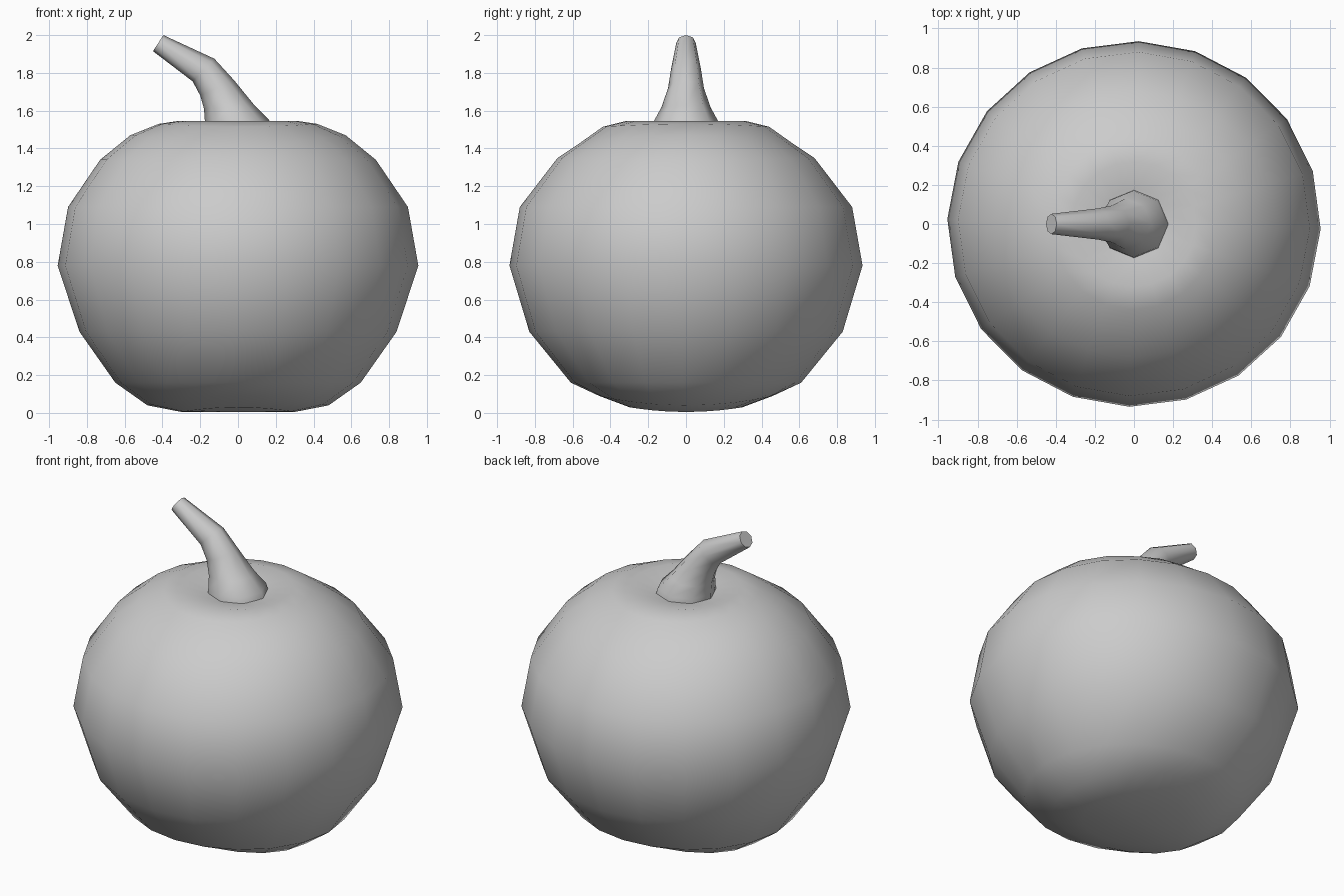
import bpy, bmesh
from math import sin, cos, pi, radians

if "Cube" in bpy.data.objects:
    bpy.data.objects.remove(bpy.data.objects["Cube"])

def make(name, rings, cap_start, cap_end):
    """Skin a stack of equal-sized point rings; caps are a centre point or 'face'."""
    bm = bmesh.new()
    loops = [[bm.verts.new(p) for p in r] for r in rings]
    n = len(loops[0])
    for a, b in zip(loops, loops[1:]):
        for i in range(n):
            j = (i + 1) % n
            bm.faces.new((a[i], a[j], b[j], b[i]))
    for loop, cap in ((loops[0], cap_start), (loops[-1], cap_end)):
        if cap == 'face':
            bm.faces.new(loop)
        elif cap:
            c = bm.verts.new(cap)
            for i in range(n):
                bm.faces.new((loop[i], loop[(i + 1) % n], c))
    bmesh.ops.recalc_face_normals(bm, faces=bm.faces)
    me = bpy.data.meshes.new(name)
    bm.to_mesh(me)
    bm.free()
    ob = bpy.data.objects.new(name, me)
    bpy.context.collection.objects.link(ob)
    return ob

# Pumpkin body: 20 sides, blending the front outline into the side outline
front = [(.30, .005), (.48, .04), (.65, .16), (.84, .43), (.955, .78), (.90, 1.09),
         (.73, 1.34), (.57, 1.47), (.42, 1.53), (.32, 1.545), (.18, 1.515)]
side = [(.30, .03), (.46, .09), (.61, .16), (.83, .43), (.935, .78), (.88, 1.09),
        (.68, 1.35), (.56, 1.43), (.44, 1.515), (.32, 1.545), (.18, 1.515)]
rings = []
for (rf, zf), (rs, zs) in zip(front, side):
    ring = []
    for i in range(20):
        a = 2 * pi * i / 20 - radians(1.5)
        w = sin(a) ** 2
        r, z = rf + (rs - rf) * w, zf + (zs - zf) * w
        ring.append((r * cos(a), r * sin(a), z))
    rings.append(ring)
body = make("pumpkin_body", rings, (0, 0, .005), (0, 0, 1.50))

# Curved stem: 8 sides, each ring given by its left point, right point and half width
stem_path = [((-.175, 1.49), (.18, 1.50), .175), ((-.175, 1.54), (.165, 1.55), .17),
             ((-.18, 1.61), (.09, 1.625), .13),
             ((-.20, 1.68), (-.02, 1.76), .095), ((-.24, 1.755), (-.125, 1.875), .08),
             ((-.45, 1.915), (-.395, 2.0), .052)]
rings = []
for (xl, zl), (xr, zr), hw in stem_path:
    ring = []
    for i in range(8):
        a = 2 * pi * i / 8
        t = (1 + cos(a)) / 2
        ring.append((xl + (xr - xl) * t, hw * sin(a), zl + (zr - zl) * t))
    rings.append(ring)
stem = make("stem", rings, 'face', 'face')

# Smooth shading, with the cut end of the stem kept sharp
bpy.ops.object.select_all(action='DESELECT')
for ob in (body, stem):
    ob.select_set(True)
bpy.context.view_layer.objects.active = body
bpy.ops.object.shade_smooth_by_angle(angle=radians(60))
